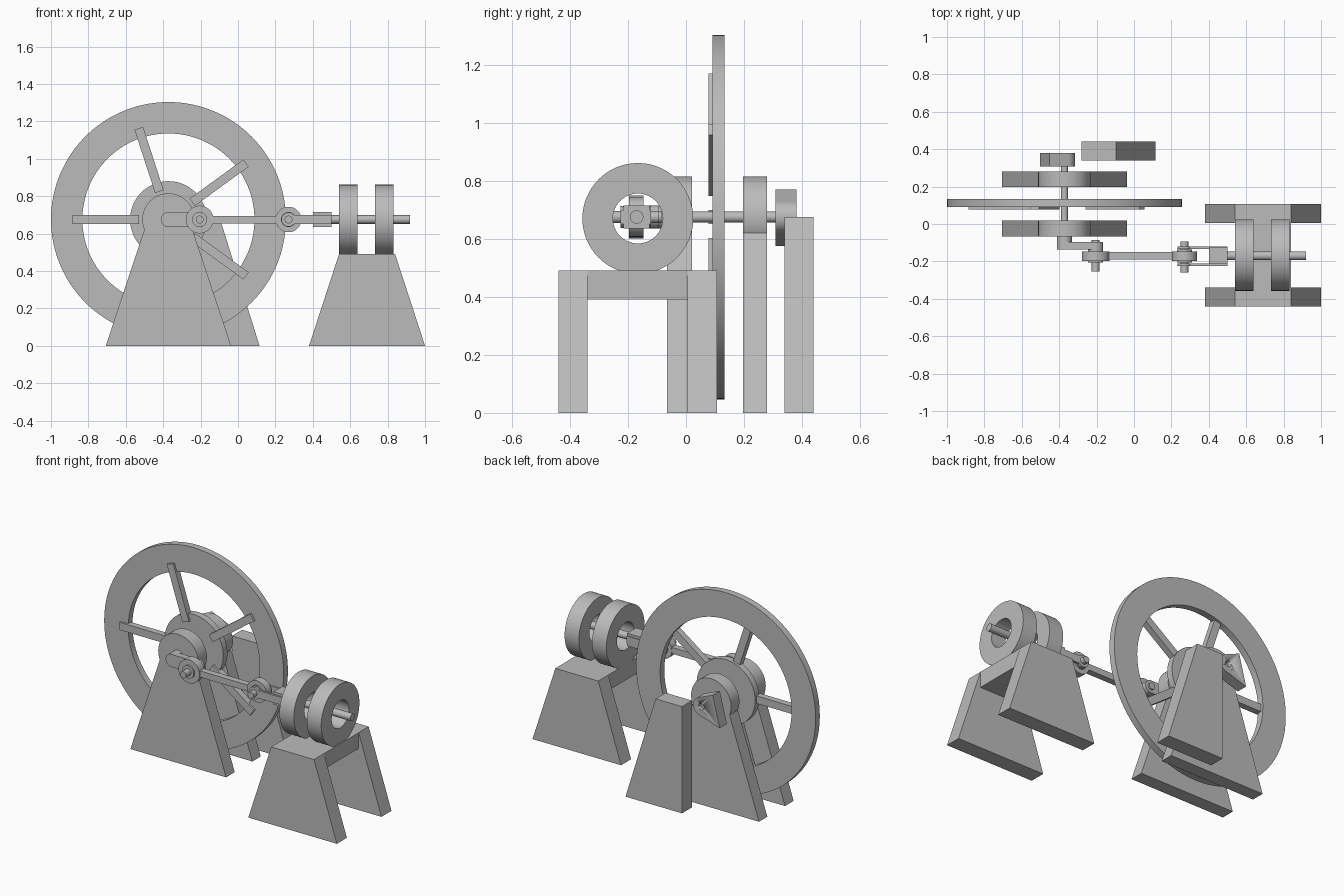
import bpy
import bmesh
from math import cos, sin, pi, radians
from mathutils import Matrix, Vector

if "Cube" in bpy.data.objects:
    bpy.data.objects.remove(bpy.data.objects["Cube"], do_unlink=True)

grey = bpy.data.materials.new("machine grey")
grey.use_nodes = True
grey.diffuse_color = (0.5, 0.5, 0.5, 1)
grey.node_tree.nodes["Principled BSDF"].inputs["Base Color"].default_value = (0.5, 0.5, 0.5, 1)


def finish(name, bm):
    bmesh.ops.recalc_face_normals(bm, faces=bm.faces)
    mesh = bpy.data.meshes.new(name)
    bm.to_mesh(mesh)
    bm.free()
    mesh.materials.append(grey)
    ob = bpy.data.objects.new(name, mesh)
    bpy.context.collection.objects.link(ob)
    bpy.ops.object.select_all(action="DESELECT")
    ob.select_set(True)
    bpy.context.view_layer.objects.active = ob
    bpy.ops.object.shade_smooth_by_angle(angle=radians(30))
    return ob


def plate(name, outline, y0, y1):
    """Extrude an x-z outline from y0 to y1."""
    bm = bmesh.new()
    face = bm.faces.new([bm.verts.new((x, y0, z)) for x, z in outline])
    new = bmesh.ops.extrude_face_region(bm, geom=[face])["geom"]
    bmesh.ops.translate(bm, vec=(0, y1 - y0, 0),
                        verts=[v for v in new if isinstance(v, bmesh.types.BMVert)])
    return finish(name, bm)


def box(name, x0, x1, y0, y1, z0, z1):
    return plate(name, [(x0, z0), (x1, z0), (x1, z1), (x0, z1)], y0, y1)


def disc(name, center, r, a, b, axis="Y", hole=0, sides=64):
    """Disc or ring from a to b along the axis; center gives the other two coordinates."""
    bm = bmesh.new()
    profile = [(r, a), (r, b), (hole, b), (hole, a)]
    rings = []
    for i in range(sides):
        t = 2 * pi * i / sides
        row = []
        for rad, d in profile:
            u, w = center[0] + rad * cos(t), center[1] + rad * sin(t)
            row.append(bm.verts.new((u, d, w) if axis == "Y" else (d, u, w)))
        rings.append(row)
    for i in range(sides):
        p, q = rings[i], rings[(i + 1) % sides]
        for j in range(4 if hole else 1):
            k = (j + 1) % 4
            bm.faces.new((p[j], p[k], q[k], q[j]))
    if not hole:
        for j in (0, 1):
            bm.faces.new([row[j] for row in rings])
        bmesh.ops.delete(bm, geom=[v for v in bm.verts if not v.link_faces], context="VERTS")
    return finish(name, bm)


def arc(cx, cz, r, start, end, n=24):
    angles = [radians(start + (end - start) * i / n) for i in range(n + 1)]
    return [(cx + r * cos(t), cz + r * sin(t)) for t in angles]


def trapezoid(cx, bottom, top, height):
    return [(cx - bottom, 0), (cx + bottom, 0), (cx + top, height), (cx - top, height)]


WX, Z = -0.372, 0.675        # wheel axis
PIN, CROSS = -0.205, 0.27    # crank pin and crosshead pin
ROD_Y = -0.17                # line of the piston rod
axle = (WX, Z)

# Flywheel: rim, hub and five spokes
disc("flywheel_rim", axle, 0.628, 0.091, 0.133, hole=0.46, sides=128)
disc("flywheel_hub", axle, 0.205, 0.091, 0.133)
for i in range(5):
    turn = Matrix.Rotation(radians(36 + 72 * i), 2)
    corners = [(0.157, -0.024), (0.513, -0.024), (0.513, 0.024), (0.157, 0.024)]
    outline = [Vector(axle) + turn @ Vector(c) for c in corners]
    plate(f"spoke_{i + 1}", outline, 0.078, 0.118)

# Bearing stands on either side of the wheel
for label, y0, y1 in (("front", -0.066, 0.02), ("back", 0.197, 0.28)):
    plate(f"{label}_bearing_stand", trapezoid(WX, 0.335, 0.129, 0.62), y0, y1)
    disc(f"{label}_bearing", axle, 0.14, y0, y1)
disc("axle", axle, 0.019, -0.1, 0.35, sides=32)

# Rear cam with a shaft recess, and its stand
cam = plate("cam", arc(WX, Z, 0.057, -73, 67) + [(-0.452, 0.77), (-0.502, 0.575)], 0.308, 0.38)
cutter = disc("cam_hole_cutter", axle, 0.02, 0.355, 0.4, sides=32)
cutter.hide_render = True
cutter.hide_viewport = True
cut = cam.modifiers.new("shaft recess", "BOOLEAN")
cut.operation = "DIFFERENCE"
cut.object = cutter
plate("rear_stand", [(-0.28, 0), (0.115, 0), (-0.095, Z), (-0.28, Z)], 0.34, 0.44)

# Crank
disc("crank_boss", axle, 0.04, -0.1, -0.066, sides=48)
plate("crank_arm", arc(WX, Z, 0.04, 90, 270) + arc(PIN, Z, 0.04, -90, 90), -0.135, -0.095)
disc("crank_pin", (PIN, Z), 0.021, -0.255, -0.085, sides=32)

# Connecting rod with an eye at each end
box("connecting_rod", PIN + 0.04, CROSS - 0.03, -0.19, -0.15, Z - 0.02, Z + 0.02)
for label, x, r in (("crank", PIN, 0.074), ("crosshead", CROSS, 0.068)):
    disc(f"{label}_rod_eye", (x, Z), r, -0.197, -0.147)
    disc(f"{label}_rod_collar", (x, Z), 0.04, -0.207, -0.137, sides=48)

# Crosshead fork, block and piston rod
disc("crosshead_pin", (CROSS, Z), 0.021, -0.26, -0.093, sides=32)
for label, y in (("front", -0.218), ("back", -0.127)):
    outline = arc(CROSS, Z, 0.038, 40, 320) + [(0.5, Z - 0.024), (0.5, Z + 0.024)]
    plate(f"{label}_fork_arm", outline, y - 0.007, y + 0.007)
box("crosshead_block", 0.4, 0.5, -0.215, -0.125, Z - 0.04, Z + 0.04)
disc("piston_rod", (ROD_Y, Z), 0.023, 0.49, 0.92, axis="X", sides=32)

# Cylinder rings on their trestle
for label, x in (("inner", 0.54), ("outer", 0.732)):
    disc(f"{label}_cylinder_ring", (-0.166, 0.67), 0.191, x, x + 0.1, axis="X", hole=0.086, sides=96)
for label, y in (("front", -0.44), ("back", 0.006)):
    plate(f"{label}_trestle", trapezoid(0.69, 0.31, 0.15, 0.49), y, y + 0.1)
box("trestle_bed", 0.54, 0.84, -0.34, 0.006, 0.39, 0.49)
